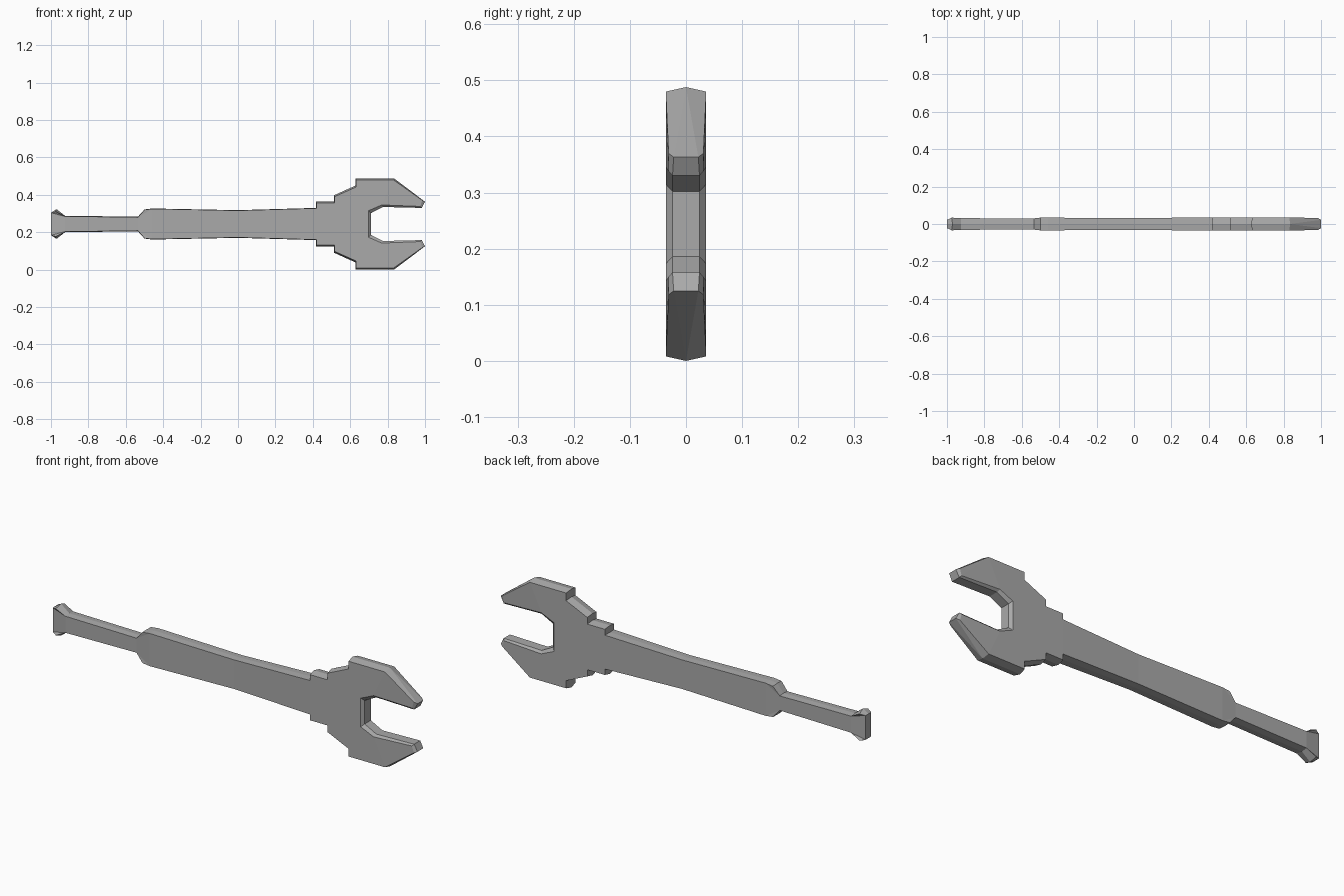
import bpy, bmesh

CENTRE_Z = 0.244

# Upper half of the outline, from tail to throat:
# face x, face half-height, half-thickness, rim x, rim half-height, rim half-width
PROFILE = [
    (-1.000, 0.060, 0.022, -1.000, 0.060, 0.0),   # flared tail
    (-0.975, 0.066, 0.034, -0.970, 0.079, 0.0),
    (-0.925, 0.041, 0.031, -0.925, 0.044, 0.0),
    (-0.535, 0.036, 0.030, -0.535, 0.039, 0.0),   # thin shaft
    (-0.500, 0.076, 0.034, -0.500, 0.078, 0.0),
    (-0.460, 0.081, 0.034, -0.460, 0.083, 0.0),   # grip
    (0.000, 0.072, 0.031, 0.000, 0.074, 0.0),
    (0.420, 0.084, 0.036, 0.416, 0.086, 0.0),
    (0.420, 0.113, 0.036, 0.416, 0.120, 0.0),     # stepped collar
    (0.516, 0.113, 0.036, 0.512, 0.120, 0.0),
    (0.516, 0.146, 0.036, 0.512, 0.153, 0.0),
    (0.632, 0.198, 0.036, 0.627, 0.205, 0.0),
    (0.632, 0.236, 0.036, 0.627, 0.244, 0.0),     # jaw
    (0.831, 0.236, 0.036, 0.834, 0.244, 0.0),
    (0.985, 0.126, 0.031, 1.000, 0.119, 0.022),
    (0.975, 0.094, 0.031, 0.982, 0.086, 0.024),   # jaw tip
    (0.768, 0.102, 0.036, 0.775, 0.091, 0.024),
    (0.698, 0.071, 0.036, 0.711, 0.058, 0.024),   # throat
]

mesh = bpy.data.meshes.new("spanner")
spanner = bpy.data.objects.new("spanner", mesh)
bpy.context.collection.objects.link(spanner)
bm = bmesh.new()

# Closed outline: upper half, then its reflection
outline = [(p, 1) for p in PROFILE] + [(p, -1) for p in reversed(PROFILE)]


def ring(side, rim):
    verts = []
    for (fx, fh, t, rx, rh, m), s in outline:
        x, h, y = (rx, rh, m) if rim else (fx, fh, t)
        verts.append(bm.verts.new((x, side * y, CENTRE_Z + s * h)))
    return verts


rings = [ring(-1, False), ring(-1, True), ring(1, True), ring(1, False)]

# Flat sides, built as strips across the mirror line
n, half = len(outline), len(PROFILE)
for loop in (rings[0], rings[-1]):
    bm.faces.new(loop)

# Ridged rim between the sides
for a, b in zip(rings, rings[1:]):
    for i in range(n):
        j = (i + 1) % n
        bm.faces.new((a[i], a[j], b[j], b[i]))

bmesh.ops.remove_doubles(bm, verts=bm.verts, dist=0.0005)
bmesh.ops.triangulate(bm, faces=[f for f in bm.faces if len(f.verts) > 4])
bmesh.ops.recalc_face_normals(bm, faces=bm.faces)
bm.to_mesh(mesh)
bm.free()

steel = bpy.data.materials.new("grey steel")
steel.diffuse_color = (0.40, 0.40, 0.40, 1)
mesh.materials.append(steel)
